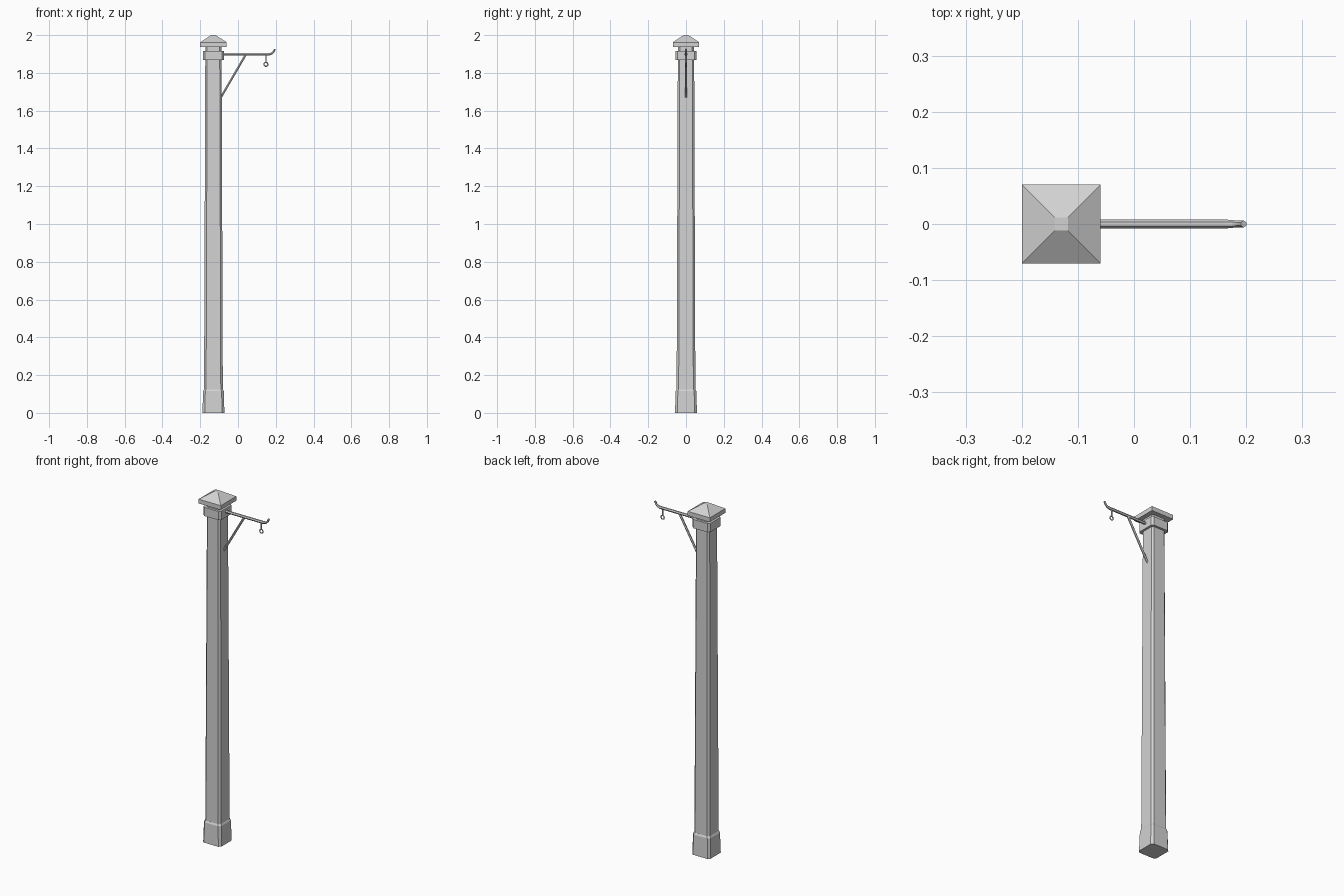
import bpy, bmesh, math
from mathutils import Vector

if "Cube" in bpy.data.objects:
    bpy.data.objects.remove(bpy.data.objects["Cube"])

POST_X = -0.13

grey = bpy.data.materials.new("plain grey")
grey.diffuse_color = (0.65, 0.65, 0.65, 1)
grey.use_nodes = True
grey.node_tree.nodes["Principled BSDF"].inputs["Base Color"].default_value = grey.diffuse_color


def loft(name, rings):
    """Skin a list of closed point rings and cap both ends."""
    bm = bmesh.new()
    loops = [[bm.verts.new(p) for p in ring] for ring in rings]
    n = len(loops[0])
    for a, b in zip(loops, loops[1:]):
        for i in range(n):
            j = (i + 1) % n
            bm.faces.new((a[i], a[j], b[j], b[i]))
    bm.faces.new(loops[0][::-1])
    bm.faces.new(loops[-1])
    bmesh.ops.recalc_face_normals(bm, faces=bm.faces)
    mesh = bpy.data.meshes.new(name)
    bm.to_mesh(mesh)
    bm.free()
    mesh.materials.append(grey)
    obj = bpy.data.objects.new(name, mesh)
    bpy.context.collection.objects.link(obj)
    return obj


def square_ring(z, h, c=0.0):
    """Square outline of half width h, with corners cut by c."""
    pts = []
    for sx, sy in ((1, 1), (-1, 1), (-1, -1), (1, -1)):
        if c == 0:
            pts.append((sx * h, sy * h))
        else:
            pair = [(sx * h, sy * (h - c)), (sx * (h - c), sy * h)]
            pts += pair if sx * sy > 0 else pair[::-1]
    return [(POST_X + x, y, z) for x, y in pts]


def bar(name, path, sides=6):
    """Sweep a polygon along (x, z, radius) points in the y = 0 plane."""
    pts = [Vector((x, 0, z)) for x, z, r in path]
    rings = []
    for i, p in enumerate(pts):
        t = (pts[min(i + 1, len(pts) - 1)] - pts[max(i - 1, 0)]).normalized()
        side = Vector((0, 1, 0))
        up = t.cross(side)
        r = path[i][2]
        rings.append([p + r * (math.cos(a) * side + math.sin(a) * up)
                      for a in (math.tau * k / sides for k in range(sides))])
    return loft(name, rings)


# Post: tapered shaft with cut corners, foot, collar
loft("post_shaft", [square_ring(0.05, 0.050, 0.011), square_ring(1.94, 0.043, 0.010)])
loft("post_foot", [square_ring(0.0, 0.058, 0.012), square_ring(0.115, 0.055, 0.012),
                   square_ring(0.125, 0.050, 0.011)])
loft("post_collar", [square_ring(1.867, 0.056, 0.011), square_ring(1.917, 0.056, 0.011)])

# Cap: thin slab rising to a blunt pyramid
loft("post_cap", [square_ring(1.937, 0.07), square_ring(1.962, 0.07),
                  square_ring(2.0, 0.012)])

# Hanging arm with upturned tip, and its diagonal brace
bar("hanger_arm", [(-0.10, 1.898, 0.008), (0.163, 1.898, 0.008), (0.178, 1.902, 0.0065),
                   (0.188, 1.911, 0.006), (0.1955, 1.926, 0.006)])
bar("arm_brace", [(-0.092, 1.668, 0.0065), (0.04, 1.895, 0.0065)])

# Lantern eye: short stem and ring
bar("eye_stem", [(0.148, 1.895, 0.004), (0.1481, 1.855, 0.004)])
bpy.ops.mesh.primitive_torus_add(location=(0.148, 0, 1.845), rotation=(math.pi / 2, 0, 0),
                                 major_segments=12, minor_segments=6,
                                 major_radius=0.0105, minor_radius=0.0032)
ring = bpy.context.object
ring.name = "eye_ring"
ring.data.materials.append(grey)
